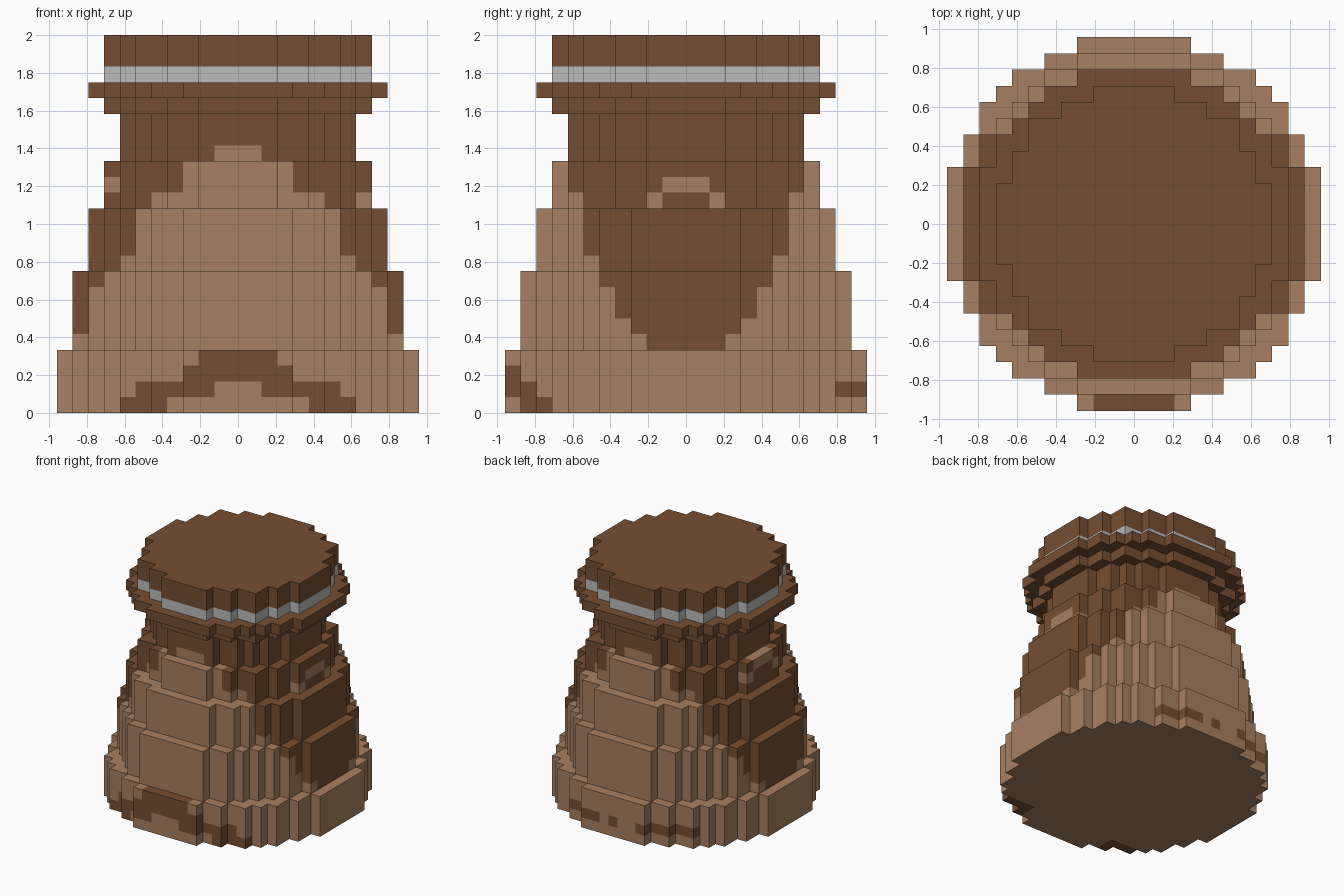
import bpy, bmesh
from mathutils import Vector

cube = bpy.data.objects.get("Cube")
if cube:
    bpy.data.objects.remove(cube, do_unlink=True)

UNIT = 1 / 12  # edge of one block

# Stacked round tiers: name, first row, end row, radius in blocks
TIERS = [
    ("base_tier", 0, 4, 11),
    ("lower_body", 4, 9, 10),
    ("middle_body", 9, 13, 9),
    ("upper_body", 13, 16, 8),
    ("neck", 16, 19, 7),
    ("collar_lower", 19, 20, 8),
    ("collar_rim", 20, 21, 9),
    ("grey_band", 21, 22, 8),
    ("cap", 22, 24, 8),
]
LIGHT, DARK, GREY = range(3)
SIDE_LIMIT = [2, 3, 4, 4, 5, 5, 6, 6, 6]   # half width of the dark side panel, rows 4 up
FRONT_LIMIT = [5, 3, 3, 1]                 # half width of the pale front panel, rows 13 up
BACK_MARKS = {5, 4, 3, 2, 0, -3, -4, -5, -6, -7}


def make_material(name, rgb):
    mat = bpy.data.materials.new(name)
    color = (*rgb, 1)
    mat.diffuse_color = color
    mat.use_nodes = True
    bsdf = next(n for n in mat.node_tree.nodes if n.type == 'BSDF_PRINCIPLED')
    bsdf.inputs["Base Color"].default_value = color
    return mat


MATERIALS = [
    make_material("light_brown", (0.39, 0.216, 0.122)),
    make_material("dark_brown", (0.178, 0.076, 0.033)),
    make_material("band_grey", (0.5, 0.5, 0.5)),
]


def solid(x, y, z):
    for _, low, high, radius in TIERS:
        if low <= z < high:
            return x * x + y * y <= (radius + 0.5) ** 2
    return False


def base_color(x, y, z):
    # Arch on the front, a broken line of marks on the back
    ax = abs(x)
    if y <= -9:
        arch = [5 <= ax <= 7, 2 <= ax <= 6, ax <= 3, ax <= 2]
        return DARK if arch[z] else LIGHT
    if y >= 9 and z == 1 and x in BACK_MARKS:
        return DARK
    return LIGHT


def block_color(x, y, z):
    ax, ay = abs(x), abs(y)
    if z < 4:
        return base_color(x, y, z)
    if z < 13:
        return DARK if ay <= SIDE_LIMIT[z - 4] else LIGHT
    if z < 17:
        # Pale front and back panels
        if ay >= 6 and ax <= FRONT_LIMIT[z - 13]:
            return LIGHT
        # Small pale arch on each side, one row higher on the right
        if ax == 8:
            top = 14 if x > 0 else 15
            if (z == top and ay <= 1) or (z == top - 1 and ay == 2):
                return LIGHT
    return GREY if z == 21 else DARK


def add_face(bm, center, normal, color):
    u = Vector((normal.y, normal.z, normal.x))
    v = normal.cross(u)
    mid = center + normal / 2
    corners = [mid + (u * a + v * b) / 2 for a, b in ((-1, -1), (1, -1), (1, 1), (-1, 1))]
    face = bm.faces.new([bm.verts.new(c * UNIT) for c in corners])
    face.material_index = color


DIRECTIONS = [Vector(d) * s for d in ((1, 0, 0), (0, 1, 0), (0, 0, 1)) for s in (1, -1)]


def build_tier(name, low, high, radius):
    bm = bmesh.new()
    span = range(-radius, radius + 1)
    for z in range(low, high):
        for x in span:
            for y in span:
                if not solid(x, y, z):
                    continue
                for d in DIRECTIONS:
                    if not solid(x + d.x, y + d.y, z + d.z):
                        add_face(bm, Vector((x, y, z + 0.5)), d, block_color(x, y, z))
    # Weld the blocks and join flat areas of one colour
    bmesh.ops.remove_doubles(bm, verts=bm.verts, dist=0.001)
    bmesh.ops.dissolve_limit(bm, angle_limit=0.01, verts=bm.verts, edges=bm.edges,
                             delimit={'MATERIAL'})
    mesh = bpy.data.meshes.new(name)
    bm.to_mesh(mesh)
    bm.free()
    for mat in MATERIALS:
        mesh.materials.append(mat)
    bpy.context.collection.objects.link(bpy.data.objects.new(name, mesh))


for tier in TIERS:
    build_tier(*tier)
